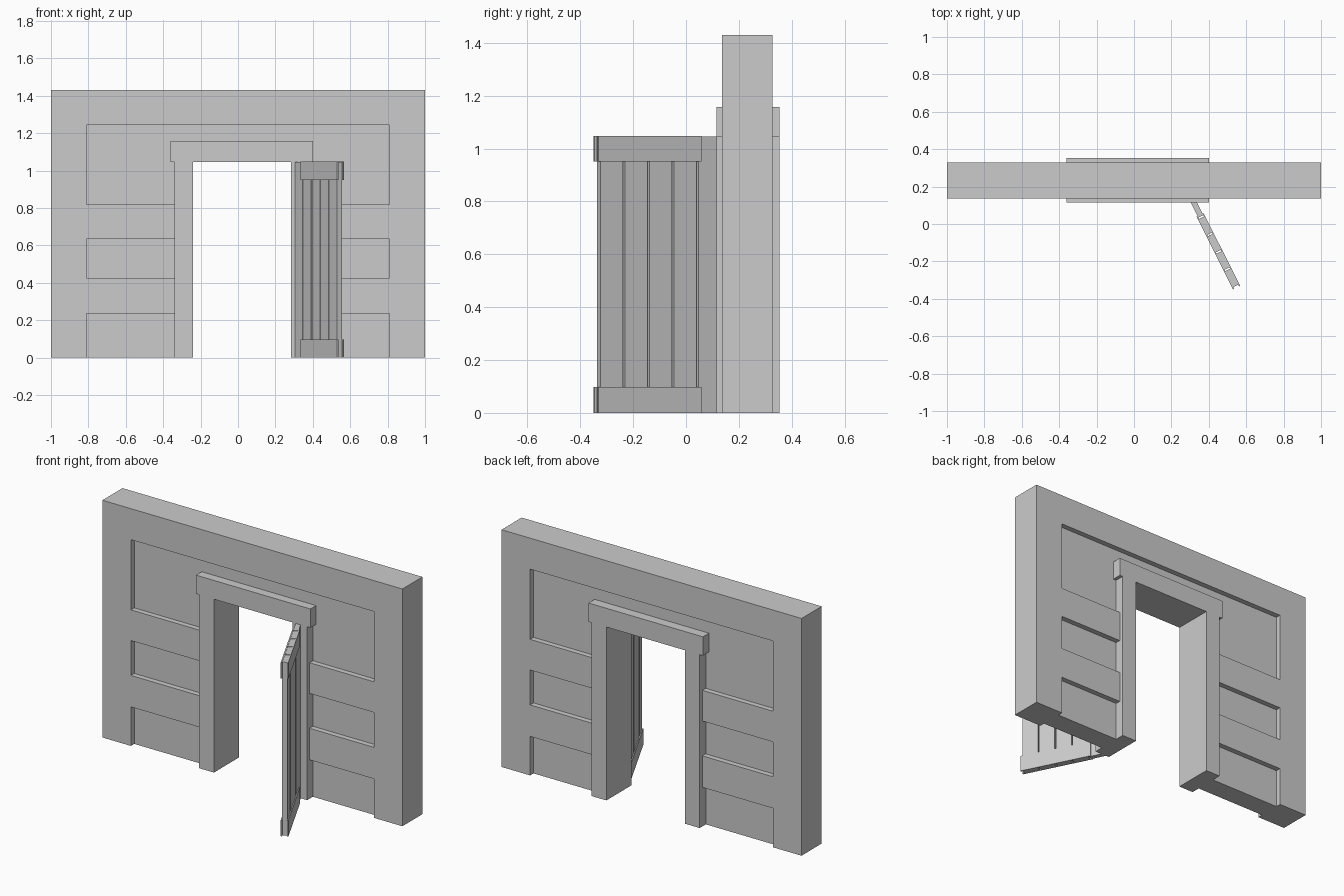
import bpy, bmesh, math
from mathutils import Matrix

if "Cube" in bpy.data.objects:
    bpy.data.objects.remove(bpy.data.objects["Cube"])

def finish(name, bm):
    bmesh.ops.recalc_face_normals(bm, faces=bm.faces)
    me = bpy.data.meshes.new(name)
    bm.to_mesh(me)
    bm.free()
    ob = bpy.data.objects.new(name, me)
    bpy.context.collection.objects.link(ob)
    return ob

def add_box(bm, x, y, z):
    m = Matrix.Translation([(a + b) / 2 for a, b in (x, y, z)]) @ \
        Matrix.Diagonal([b - a for a, b in (x, y, z)] + [1])
    bmesh.ops.create_cube(bm, size=1, matrix=m)

def box(name, x, y, z):
    bm = bmesh.new()
    add_box(bm, x, y, z)
    return finish(name, bm)

Y0, Y1, DEPTH = 0.137, 0.328, 0.032

# Wall slab with sunken panels on both faces and a doorway
wall = box("wall", (-1, 1), (Y0, Y1), (0, 1.43))
bm = bmesh.new()
for z in ((-0.1, 0.235), (0.425, 0.635), (0.82, 1.243)):
    add_box(bm, (-0.81, 0.81), (Y0 - 0.1, Y0 + DEPTH), z)
    add_box(bm, (-0.81, 0.81), (Y1 - DEPTH, Y1 + 0.1), z)
panels = finish("panel_cutter", bm)
doorway = box("doorway_cutter", (-0.29, 0.33), (-0.05, 0.5), (-0.1, 1.1))
for cutter in (panels, doorway):
    mod = wall.modifiers.new("cut", 'BOOLEAN')
    mod.operation = 'DIFFERENCE'
    mod.solver = 'EXACT'
    mod.object = cutter
    cutter.hide_render = True
    cutter.hide_set(True)

# Door frame: mirrored half profile extruded through the wall
CX = 0.021
half = [(0.262, 1.045), (0.262, 0), (0.36, 0), (0.36, 1.045), (0.381, 1.045), (0.381, 1.158)]
outline = half + [(-x, z) for x, z in reversed(half)]
bm = bmesh.new()
face = bm.faces.new([bm.verts.new((CX + x, 0.115, z)) for x, z in outline])
ext = bmesh.ops.extrude_face_region(bm, geom=[face])
bmesh.ops.translate(bm, vec=(0, 0.239, 0),
                    verts=[v for v in ext["geom"] if isinstance(v, bmesh.types.BMVert)])
finish("door_frame", bm)

# Open door, built along local x from the hinge
bm = bmesh.new()
PITCH, GAP = 0.1038, 0.008
for i in range(5):
    s = -0.007 + i * PITCH
    add_box(bm, (s, s + PITCH - GAP), (-0.015, 0.015), (0, 1.045))
planks = finish("door_planks", bm)

# Cross rails on both faces, top and bottom
bm = bmesh.new()
for z in ((0, 0.098), (0.95, 1.048)):
    for y in ((-0.021, -0.014), (0.014, 0.021)):
        add_box(bm, (0.08, 0.515), y, z)
rails = finish("door_rails", bm)

for ob in (planks, rails):
    ob.location = (0.318, 0.12, 0)
    ob.rotation_euler = (0, 0, math.radians(-63.4))
